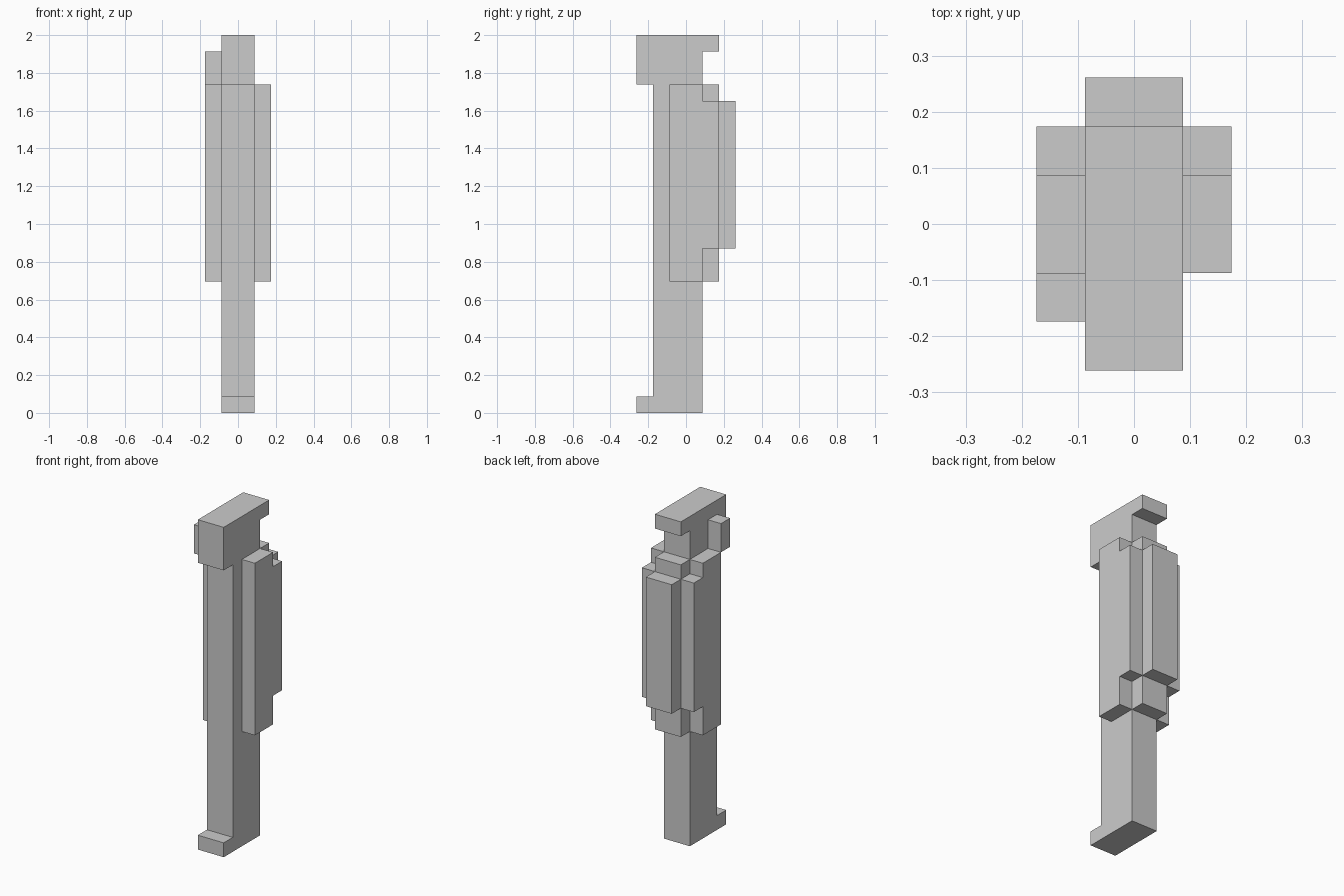
import bpy, bmesh

if "Cube" in bpy.data.objects:
    bpy.data.objects.remove(bpy.data.objects["Cube"])

U = 2 / 23  # the model sits on a block grid, 23 blocks tall


def extrude_profile(name, yz, x0, x1):
    """Solid from a side (y, z) outline in block units, running from x0 to x1."""
    bm = bmesh.new()
    face = bm.faces.new([bm.verts.new((x0 * U, y * U, z * U)) for y, z in yz])
    ext = bmesh.ops.extrude_face_region(bm, geom=[face], use_keep_orig=True)
    verts = [v for v in ext["geom"] if isinstance(v, bmesh.types.BMVert)]
    bmesh.ops.translate(bm, verts=verts, vec=((x1 - x0) * U, 0, 0))
    bmesh.ops.recalc_face_normals(bm, faces=bm.faces)
    mesh = bpy.data.meshes.new(name)
    bm.to_mesh(mesh)
    bm.free()
    obj = bpy.data.objects.new(name, mesh)
    bpy.context.collection.objects.link(obj)
    return obj


def rect(y0, y1, z0, z1):
    return [(y0, z0), (y1, z0), (y1, z1), (y0, z1)]


# Central post: foot, shaft, and hooked head
extrude_profile("post", [
    (-3, 0), (1, 0), (1, 22), (2, 22), (2, 23), (-3, 23),
    (-3, 20), (-2, 20), (-2, 1), (-3, 1)], -1, 1)

# Stepped swelling on the back of the shaft
extrude_profile("back_bulge", [
    (1, 8), (2, 8), (2, 10), (3, 10), (3, 19), (2, 19), (2, 20), (1, 20)], -1, 1)

# Stepped side plates, mirrored to the left
side = extrude_profile("side_plates", [
    (-1, 8), (1, 8), (1, 10), (2, 10), (2, 19), (1, 19), (1, 20), (-1, 20)], 1, 2)
mirror = side.modifiers.new("Mirror", 'MIRROR')
mirror.use_axis[0] = True
mirror.use_mirror_merge = False

# Small block on the left of the head
extrude_profile("head_knob", rect(-2, -1, 20, 22), -2, -1)
